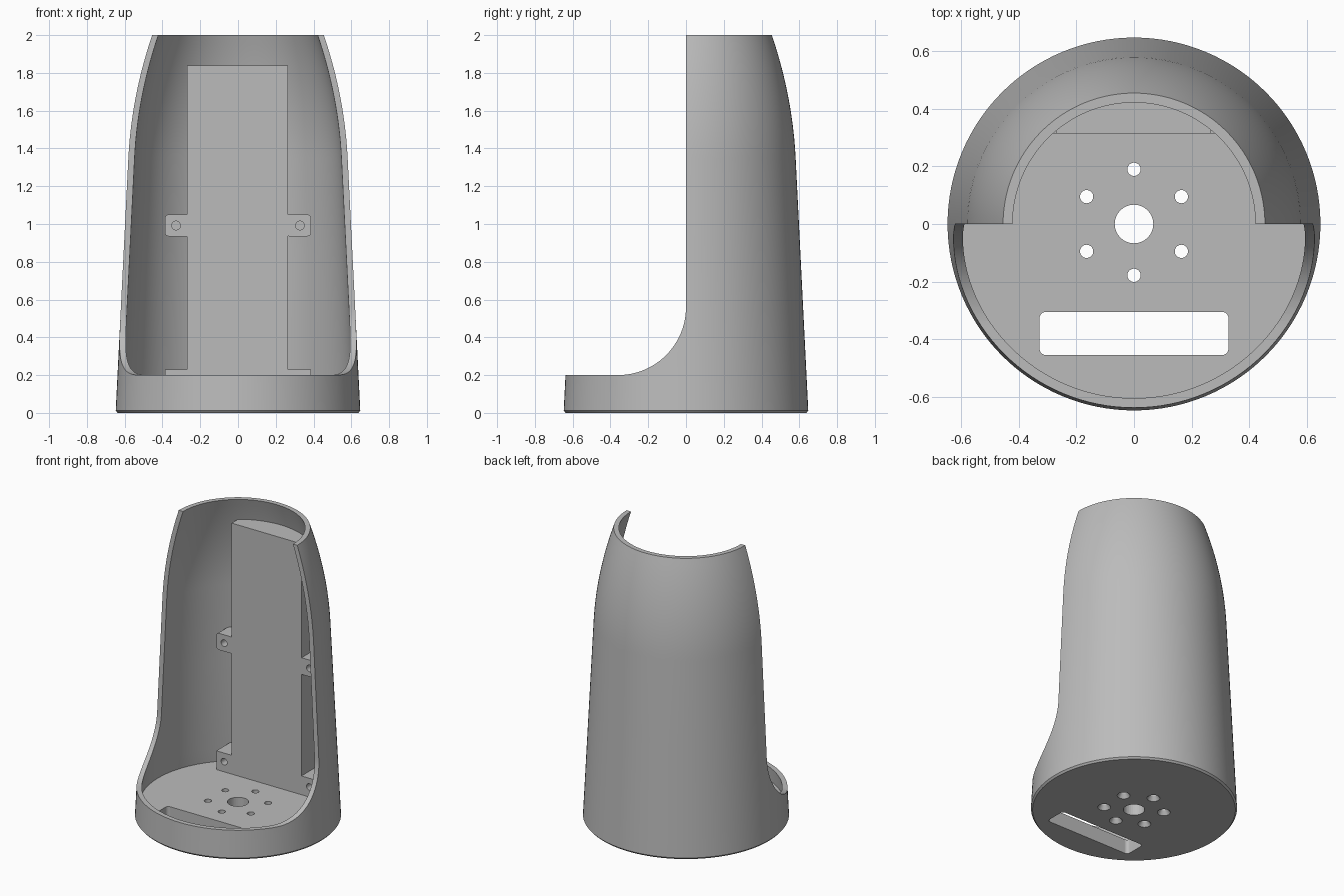
import bpy, bmesh, math
from mathutils import Matrix, Vector

cube = bpy.data.objects.get("Cube")
if cube:
    bpy.data.objects.remove(cube, do_unlink=True)

grey = bpy.data.materials.new("light_grey")
grey.use_nodes = True
grey.diffuse_color = (0.5, 0.5, 0.5, 1)
grey.node_tree.nodes["Principled BSDF"].inputs["Base Color"].default_value = (0.5, 0.5, 0.5, 1)

FLOOR, TOP, BEND = 0.1, 2.0, 1.35
WALL = 0.033
PANEL_Y = 0.315


def radius(z):
    """Outer radius: straight taper, then a curve inward."""
    t = max(0.0, z - BEND)
    return 0.648 - 0.05 * z - 0.221 * t * t


def make(name, bm, helper=False):
    bmesh.ops.recalc_face_normals(bm, faces=bm.faces)
    mesh = bpy.data.meshes.new(name)
    bm.to_mesh(mesh)
    bm.free()
    mesh.materials.append(grey)
    ob = bpy.data.objects.new(name, mesh)
    bpy.context.scene.collection.objects.link(ob)
    if helper:
        ob.hide_render = True
    return ob


def revolve(name, points, helper=False):
    bm = bmesh.new()
    verts = [bm.verts.new((r, 0, z)) for r, z in points]
    edges = [bm.edges.new(pair) for pair in zip(verts, verts[1:])]
    bmesh.ops.spin(bm, geom=verts + edges, axis=(0, 0, 1), cent=(0, 0, 0),
                   angle=math.tau, steps=128, use_duplicate=False)
    bmesh.ops.remove_doubles(bm, verts=bm.verts, dist=0.0002)
    return make(name, bm, helper)


def prism(name, points, offset, helper=False):
    """Extrude a closed outline of 3D points along offset."""
    bm = bmesh.new()
    face = bm.faces.new([bm.verts.new(p) for p in points])
    out = bmesh.ops.extrude_face_region(bm, geom=[face])
    moved = [v for v in out["geom"] if isinstance(v, bmesh.types.BMVert)]
    bmesh.ops.translate(bm, verts=moved, vec=Vector(offset))
    return make(name, bm, helper)


def rounded(x0, x1, y0, y1, r):
    pts = []
    corners = [(x1 - r, y1 - r), (x0 + r, y1 - r), (x0 + r, y0 + r), (x1 - r, y0 + r)]
    for i, (cx, cy) in enumerate(corners):
        for k in range(7):
            a = math.pi / 2 * (i + k / 6)
            pts.append((cx + r * math.cos(a), cy + r * math.sin(a)))
    return pts


def drill(name, r1, r2, depth, matrix):
    bm = bmesh.new()
    bmesh.ops.create_cone(bm, cap_ends=True, segments=32, radius1=r1, radius2=r2,
                          depth=depth, matrix=matrix)
    return make(name, bm, True)


def boolean(ob, cutter, operation="DIFFERENCE"):
    mod = ob.modifiers.new(operation.lower(), "BOOLEAN")
    mod.operation, mod.solver, mod.object = operation, "EXACT", cutter


def finish(ob, helpers):
    """Apply the cuts, shade, and discard the helpers."""
    bpy.ops.object.select_all(action="DESELECT")
    bpy.context.view_layer.objects.active = ob
    ob.select_set(True)
    for mod in list(ob.modifiers):
        bpy.ops.object.modifier_apply(modifier=mod.name)
    bpy.ops.object.shade_smooth_by_angle(angle=math.radians(25))
    for h in helpers:
        bpy.data.objects.remove(h, do_unlink=True)


# Shell with floor, revolved from one wall profile
heights = [0.012, 0.2, 0.8, BEND] + [BEND + (TOP - BEND) * i / 14 for i in range(1, 15)]
outer = [(radius(z), z) for z in heights]
inner = [(r - WALL, max(z, FLOOR)) for r, z in reversed(outer)]
shell = revolve("shell", [(0, 0), (0.637, 0)] + outer + inner + [(0, FLOOR)])

# Open front with a curved step down to the low rim
R, RIM = 0.36, 0.2
side = [(-1, TOP + 1), (-1, RIM)]
for k in range(25):
    a = -math.pi / 2 * (1 - k / 24)
    side.append((-R + R * math.cos(a), RIM + R + R * math.sin(a)))
side.append((0, TOP + 1))
cuts = [prism("front_cutter", [(-1, y, z) for y, z in side], (2, 0, 0), True)]

# Cable slot, centre hole and ring of countersunk screw holes
cuts.append(prism("slot_cutter", [(x, y, -0.05) for x, y in rounded(-0.328, 0.328, -0.455, -0.305, 0.022)],
                  (0, 0, 0.25), True))
cuts.append(drill("centre_drill", 0.067, 0.067, 0.4, Matrix()))
for i in range(6):
    a = math.radians(30 + 60 * i)
    x, y = 0.19 * math.cos(a), 0.19 * math.sin(a)
    if i == 4:
        y += 0.012
    cuts.append(drill("screw_drill", 0.023, 0.023, 0.4, Matrix.Translation((x, y, 0))))
    cuts.append(drill("countersink", 0.06, 0.022, 0.06, Matrix.Translation((x, y, 0))))
for c in cuts:
    boolean(shell, c)
finish(shell, cuts)


def backed(name, outline, holes=()):
    """Block from the panel plane back into the middle of the wall."""
    block = prism(name, [(x, PANEL_Y, z) for x, z in outline], (0, 0.5, 0))
    limit = revolve("wall_limit", [(0, -0.1), (0.63, -0.1)] +
                    [(r - WALL / 2, z) for r, z in outer] + [(0, TOP)], True)
    boolean(block, limit, "INTERSECT")
    helpers = [limit]
    for x, z in holes:
        m = Matrix.Translation((x, PANEL_Y, z)) @ Matrix.Rotation(math.pi / 2, 4, "X")
        helpers.append(drill("tab_drill", 0.023, 0.023, 0.12, m))
        boolean(block, helpers[-1])
    finish(block, helpers)


# Mounting panel, and a pair of screw tabs at two heights on each side
backed("mounting_panel", [(-0.27, 0.05), (0.266, 0.05), (0.266, 1.84), (-0.27, 1.84)])
for side_name, s in (("left", 1), ("right", -1)):
    x0, x1 = sorted((s * 0.25, s * 0.387))
    backed(side_name + "_upper_tab", rounded(x0, x1, 0.935, 1.05, 0.02), [(s * 0.328, 0.992)])
    backed(side_name + "_lower_tab", [(x0, 0.05), (x1, 0.05), (x1, 0.23), (x0, 0.23)],
           [(s * 0.328, 0.17)])
